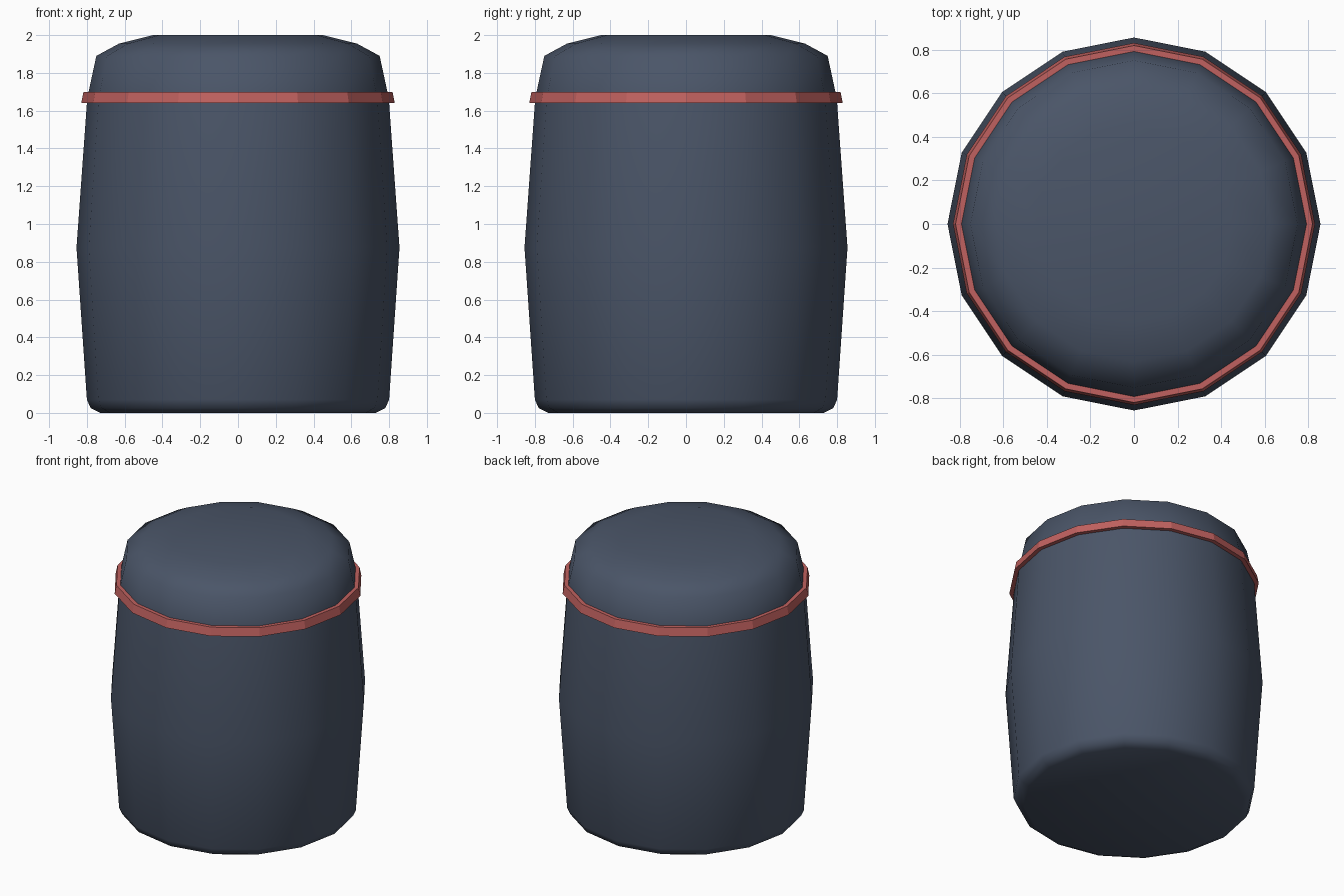
import bpy, bmesh, math

if "Cube" in bpy.data.objects:
    bpy.data.objects.remove(bpy.data.objects["Cube"])

SIDES = 16


def material(name, rgb):
    m = bpy.data.materials.new(name)
    m.diffuse_color = (*rgb, 1)
    m.use_nodes = True
    m.node_tree.nodes["Principled BSDF"].inputs["Base Color"].default_value = m.diffuse_color
    return m


def lathe(name, profile, mat, closed=False):
    """Revolve (radius, z) points around z; cap the ends or close the loop."""
    bm = bmesh.new()
    rings = [[bm.verts.new((r * math.cos(2 * math.pi * i / SIDES),
                            r * math.sin(2 * math.pi * i / SIDES), z))
              for i in range(SIDES)] for r, z in profile]
    pairs = list(zip(rings, rings[1:]))
    if closed:
        pairs.append((rings[-1], rings[0]))
    else:
        bm.faces.new(rings[0][::-1])
        bm.faces.new(rings[-1])
    for a, b in pairs:
        for i in range(SIDES):
            j = (i + 1) % SIDES
            bm.faces.new((a[i], a[j], b[j], b[i]))
    bmesh.ops.recalc_face_normals(bm, faces=bm.faces[:])
    me = bpy.data.meshes.new(name)
    bm.to_mesh(me)
    bm.free()
    me.materials.append(mat)
    ob = bpy.data.objects.new(name, me)
    bpy.context.collection.objects.link(ob)
    return ob


slate = material("slate blue", (0.069, 0.091, 0.138))
red = material("dusty red", (0.53, 0.12, 0.115))

# Barrel-shaped body with rounded base and domed top
body = lathe("body", [(0.73, 0), (0.78, 0.025), (0.80, 0.07), (0.855, 0.875),
                      (0.80, 1.64), (0.793, 1.69), (0.75, 1.89),
                      (0.63, 1.955), (0.45, 2.0)], slate)
body.data.polygons.foreach_set("use_smooth", [True] * len(body.data.polygons))

# Tapered band around the rim
lathe("rim_band", [(0.78, 1.64), (0.83, 1.64), (0.818, 1.70), (0.78, 1.70)],
      red, closed=True)
